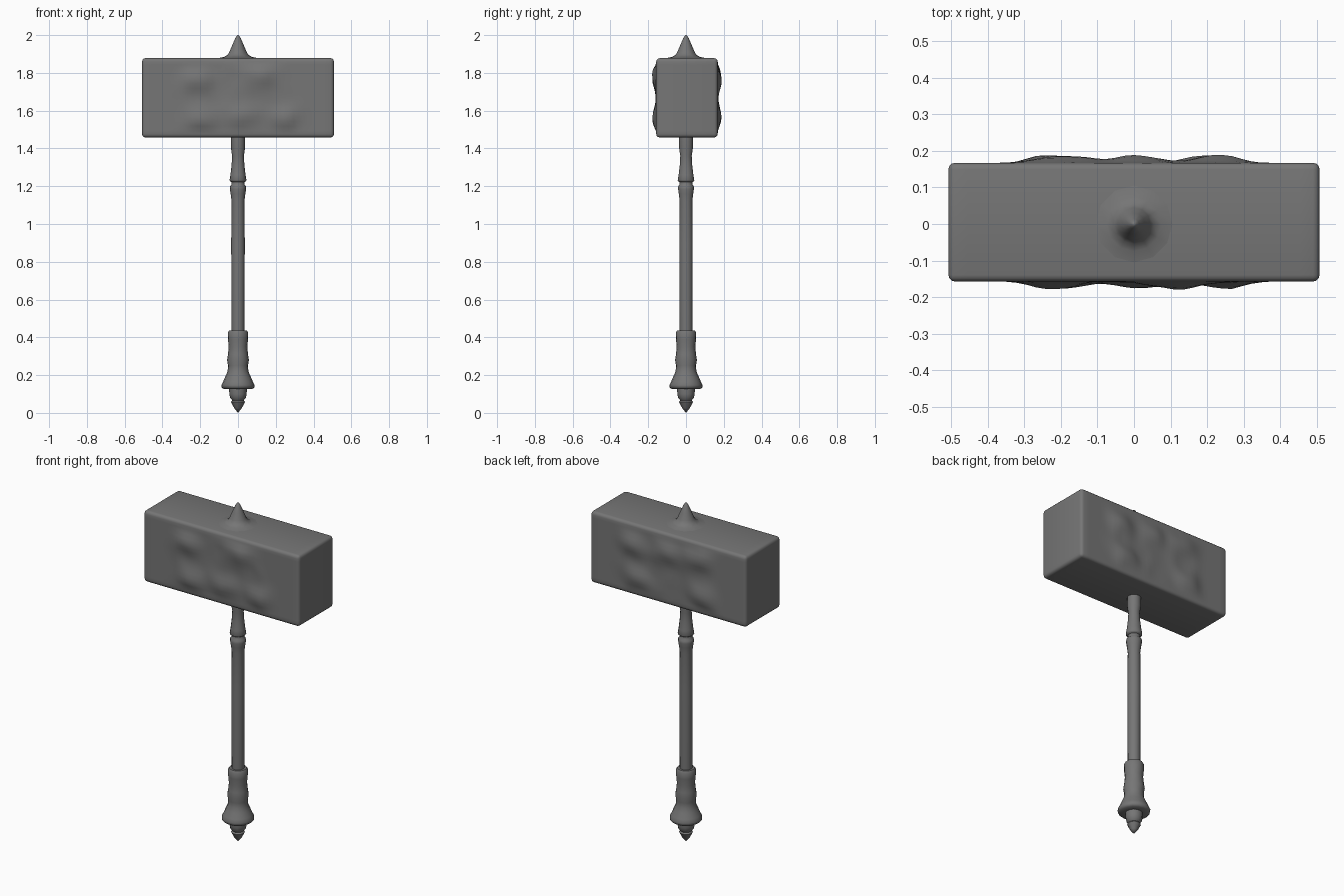
import bpy, bmesh, math
from mathutils import Vector, noise

old = bpy.data.objects.get("Cube")
if old:
    bpy.data.objects.remove(old, do_unlink=True)

steel = bpy.data.materials.new("dull_grey_steel")
steel.use_nodes = True
GREY = (0.18, 0.18, 0.18, 1)
steel.diffuse_color = GREY
steel.node_tree.nodes["Principled BSDF"].inputs["Base Color"].default_value = GREY


def finish(name, bm, angle):
    bmesh.ops.recalc_face_normals(bm, faces=bm.faces)
    mesh = bpy.data.meshes.new(name)
    bm.to_mesh(mesh)
    bm.free()
    obj = bpy.data.objects.new(name, mesh)
    bpy.context.collection.objects.link(obj)
    mesh.materials.append(steel)
    bpy.ops.object.select_all(action="DESELECT")
    obj.select_set(True)
    bpy.context.view_layer.objects.active = obj
    bpy.ops.object.shade_smooth_by_angle(angle=math.radians(angle))
    return obj


def turned(name, profile, sides=16, angle=50):
    """Spin a (radius, height) profile around the z axis."""
    bm = bmesh.new()
    verts = [bm.verts.new((r, 0, z)) for r, z in profile]
    edges = [bm.edges.new(pair) for pair in zip(verts, verts[1:])]
    bmesh.ops.spin(bm, geom=verts + edges, cent=(0, 0, 0), axis=(0, 0, 1),
                   angle=math.tau, steps=sides)
    bmesh.ops.remove_doubles(bm, verts=bm.verts, dist=0.0005)
    return finish(name, bm, angle)


# Head: rounded block with a worn, dented relief on its two long faces
SIZE, MID = Vector((1.016, 0.325, 0.42)), Vector((0, 0.005, 1.668))
bm = bmesh.new()
bmesh.ops.create_cube(bm, size=1)
bmesh.ops.scale(bm, vec=SIZE, verts=bm.verts)
bmesh.ops.bevel(bm, geom=bm.edges[:], offset=0.018, segments=3,
                profile=0.5, affect="EDGES")
for axis, count in ((0, 36), (2, 16)):
    normal = Vector((0, 0, 0))
    normal[axis] = 1
    for i in range(1, count):
        place = normal * (i / count - 0.5) * SIZE[axis] * 0.95
        bmesh.ops.bisect_plane(bm, geom=bm.verts[:] + bm.edges[:] + bm.faces[:],
                               plane_co=place, plane_no=normal, dist=0.0005)

# Swellings as (x, z) relative to the middle of the head
SWELLINGS = {-1: [(-0.22, 0.1), (0.02, -0.09), (0.26, -0.1), (0.12, 0.12), (-0.2, -0.12)],
             1: [(-0.23, -0.11), (0.2, -0.1), (0.0, 0.1), (-0.2, 0.11), (0.24, 0.09)]}
for v in bm.verts:
    if abs(v.co.y) > SIZE.y / 2 - 0.0005:
        side = 1 if v.co.y > 0 else -1
        fade = max(0, min(1, (0.37 - abs(v.co.x)) / 0.1, (0.19 - abs(v.co.z)) / 0.04))
        swell = sum(math.exp(-((v.co.x - x) / 0.08) ** 2 - ((v.co.z - z) / 0.06) ** 2)
                    for x, z in SWELLINGS[side])
        grain = noise.noise(Vector((v.co.x * 12, side * 3, v.co.z * 9)))
        v.co.y += side * fade * max(0, 0.021 * swell + 0.007 * grain)
bmesh.ops.translate(bm, vec=MID, verts=bm.verts)
finish("hammer_head", bm, 60)

# Flared spike on top of the head
turned("top_spike", [(0.11, 1.877), (0.075, 1.884), (0.055, 1.895), (0.045, 1.912),
                     (0.03, 1.948), (0.014, 1.985), (0.006, 1.997), (0, 2.0)], 12, 70)

# Collar and long shaft
turned("shaft", [(0.037, 1.47), (0.037, 1.4), (0.031, 1.36), (0.034, 1.31),
                 (0.04, 1.26), (0.045, 1.232), (0.042, 1.226), (0.034, 1.222),
                 (0.034, 1.208), (0.042, 1.2), (0.043, 1.185), (0.039, 1.16),
                 (0.034, 1.12), (0.036, 0.9), (0.034, 0.43)], 14)

# Grip, flared guard and pointed pommel
turned("grip", [(0.03, 0.437), (0.047, 0.437), (0.054, 0.425), (0.053, 0.39),
                (0.049, 0.35), (0.053, 0.31), (0.058, 0.28), (0.053, 0.25),
                (0.055, 0.22), (0.066, 0.195), (0.079, 0.165), (0.088, 0.147),
                (0.086, 0.135), (0.077, 0.127), (0.047, 0.126)])
turned("pommel", [(0.047, 0.13), (0.046, 0.1), (0.042, 0.08), (0.03, 0.066),
                  (0.037, 0.058), (0.02, 0.025), (0, 0.0)], 12)
